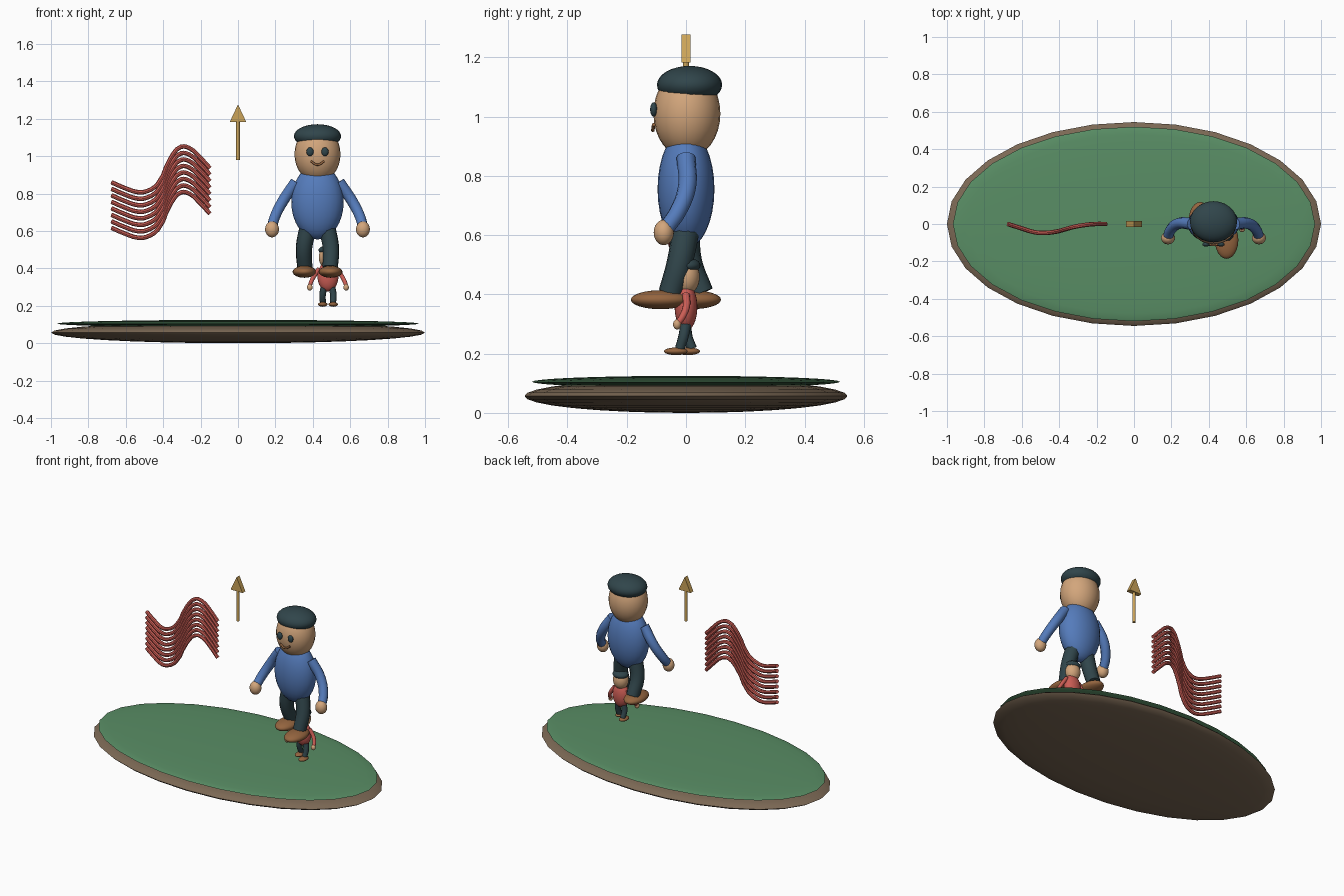
import bpy, math

if "Cube" in bpy.data.objects:
    bpy.data.objects.remove(bpy.data.objects["Cube"])

def material(name, rgb):
    m = bpy.data.materials.new(name)
    m.diffuse_color = (*rgb, 1)
    m.use_nodes = True
    m.node_tree.nodes["Principled BSDF"].inputs["Base Color"].default_value = m.diffuse_color
    return m

GREEN = material("grass", (.10, .27, .13))
EARTH = material("earth", (.20, .14, .09))
SKIN = material("skin", (.65, .38, .20))
DARK = material("dark", (.03, .06, .07))
BLUE = material("blue", (.09, .20, .50))
RED = material("red", (.60, .11, .09))
SHOE = material("shoe", (.30, .13, .05))
GOLD = material("gold", (.60, .37, .10))

def finish(name, mat):
    o = bpy.context.object
    o.name = name
    o.data.materials.clear()
    o.data.materials.append(mat)
    bpy.ops.object.shade_smooth_by_angle(angle=math.radians(40))
    return o

def ellipsoid(name, loc, radii, mat, segs=24, rings=16):
    bpy.ops.mesh.primitive_uv_sphere_add(segments=segs, ring_count=rings, location=loc)
    bpy.context.object.scale = radii
    bpy.ops.object.transform_apply(location=False, rotation=False, scale=True)
    return finish(name, mat)

def tube(name, points, radius, mat, end_scale=1.0, res=6, sides=3):
    cu = bpy.data.curves.new(name, 'CURVE')
    cu.dimensions = '3D'
    cu.bevel_depth = radius
    cu.bevel_resolution = sides
    cu.resolution_u = res
    cu.use_fill_caps = True
    sp = cu.splines.new('BEZIER')
    sp.bezier_points.add(len(points) - 1)
    for i, (bp, p) in enumerate(zip(sp.bezier_points, points)):
        bp.co = p
        bp.handle_left_type = bp.handle_right_type = 'AUTO'
        bp.radius = 1 + (end_scale - 1) * i / (len(points) - 1)
    o = bpy.data.objects.new(name, cu)
    bpy.context.collection.objects.link(o)
    bpy.ops.object.select_all(action='DESELECT')
    o.select_set(True)
    bpy.context.view_layer.objects.active = o
    bpy.ops.object.convert(target='MESH')
    return finish(name, mat)

def figure(prefix, ox, oz, s, shirt):
    """Walking figure; local x is centred, local z = 0 is under the shoes."""
    def P(x, y, z):
        return (ox + s * x, s * y, oz + s * z)

    def ball(name, loc, radii, mat, segs=24, rings=16):
        ellipsoid(f"{prefix}_{name}", P(*loc), [s * r for r in radii], mat, segs, rings)

    def limb(name, pts, r, mat, end=1.0):
        tube(f"{prefix}_{name}", [P(*p) for p in pts], s * r, mat, end)

    ball("body", (0, 0, .405), (.14, .096, .20), shirt)
    ball("head", (0, .003, .66), (.123, .113, .15), SKIN)
    ball("cap", (0, .012, .757), (.126, .11, .064), DARK)
    limb("mouth", [(-.036, -.109, .623), (0, -.112, .604), (.036, -.109, .623)], .006, SHOE)
    for side, label in ((-1, "left"), (1, "right")):
        ball(f"{label}_eye", (side * .04, -.109, .674), (.019, .012, .024), DARK, 16, 10)
        # arms swing forward and out
        limb(f"{label}_arm", [(side * .115, 0, .512), (side * .185, .003, .41),
                              (side * .228, -.03, .325), (side * .242, -.065, .275)],
             .032, shirt, .85)
        ball(f"{label}_hand", (side * .243, -.075, .259), (.037, .034, .043), SKIN)
        # right leg steps forward, left leg trails
        step = -.052 * side
        limb(f"{label}_leg", [(side * .05, 0, .27), (side * .072, step * .3 - .005, .16),
                              (side * .068, step, .055)], .047, DARK, .88)
        ball(f"{label}_shoe", (side * .07, step - .034, .032), (.063, .10, .032), SHOE)

# oval island
ellipsoid("island_base", (0, 0, .057), (1, .545, .057), EARTH, 28)
ellipsoid("island_grass", (0, 0, .105), (.968, .52, .02), GREEN, 28)

# two figures
figure("large_figure", .425, .35, 1, BLUE)
figure("small_figure", .481, .195, .4, RED)

# waving banner made of eight parallel strands
WAVE = [(-.675, 0, .86), (-.605, -.022, .83), (-.535, -.043, .808), (-.49, -.048, .812),
        (-.43, -.043, .85), (-.36, -.026, .99), (-.305, -.012, 1.05), (-.26, -.005, 1.043),
        (-.205, 0, .995), (-.15, 0, .936)]
for i in range(8):
    tube(f"banner_strand_{i + 1}", [(x, y, z - .0348 * i) for x, y, z in WAVE], .012, RED, 1, 3, 2)

# upward arrow
bpy.ops.mesh.primitive_cylinder_add(vertices=12, radius=.01, depth=.22, location=(0, 0, 1.09))
finish("arrow_shaft", GOLD)
w, t, z0, z1 = .044, .015, 1.183, 1.277
me = bpy.data.meshes.new("arrow_head")
me.from_pydata([(x, y, z) for y in (-t, t) for x, z in ((-w, z0), (w, z0), (0, z1))], [],
               [(0, 1, 2), (5, 4, 3), (0, 3, 4, 1), (1, 4, 5, 2), (2, 5, 3, 0)])
head = bpy.data.objects.new("arrow_head", me)
me.materials.append(GOLD)
bpy.context.collection.objects.link(head)
